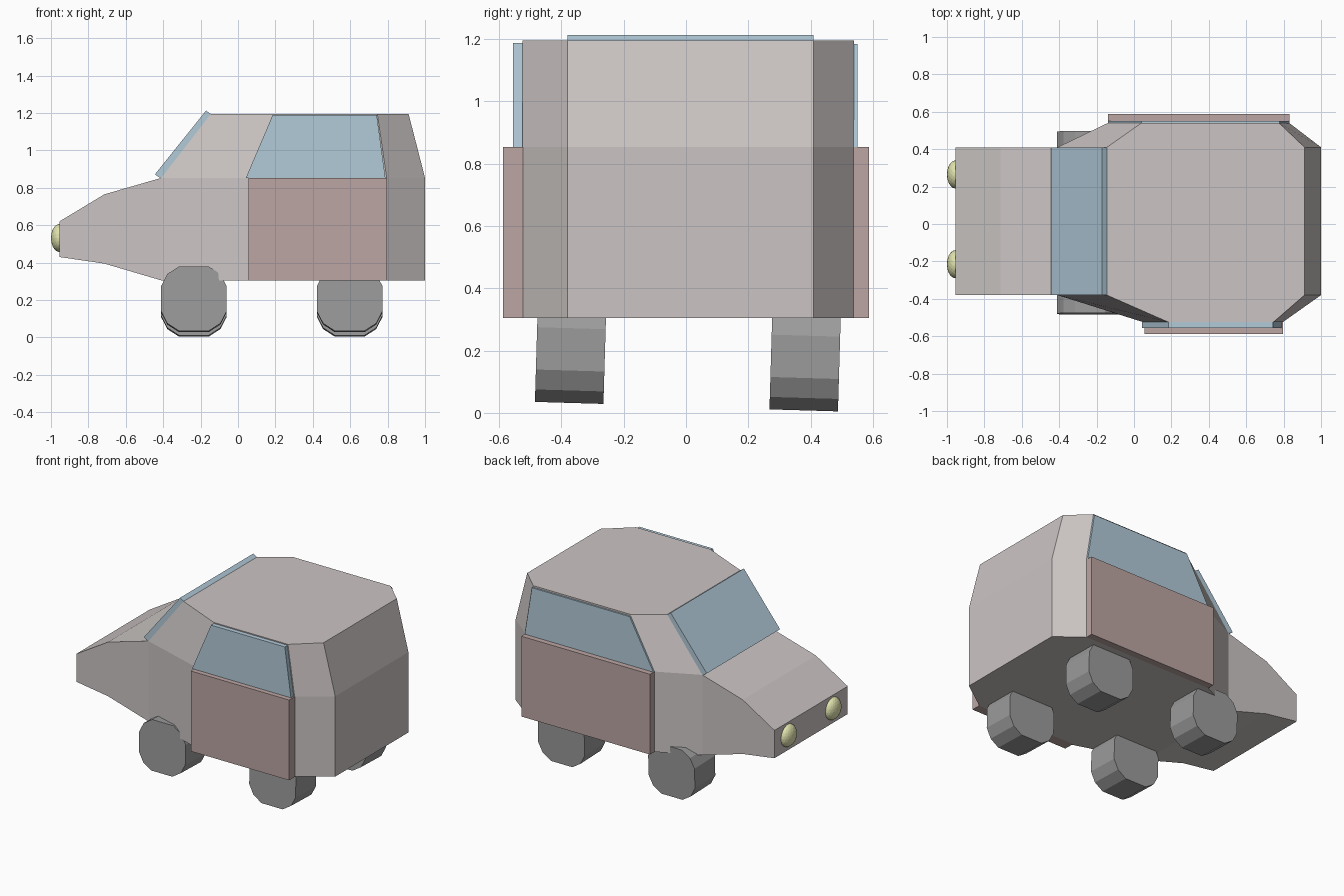
import bpy, bmesh, math
from mathutils import Matrix

if "Cube" in bpy.data.objects:
    bpy.data.objects.remove(bpy.data.objects["Cube"])


def material(name, color):
    m = bpy.data.materials.new(name)
    m.diffuse_color = (*color, 1)
    m.use_nodes = True
    m.node_tree.nodes["Principled BSDF"].inputs["Base Color"].default_value = m.diffuse_color
    return m


PAINT = material("warm_grey", (0.60, 0.56, 0.55))
DOOR = material("dull_red", (0.50, 0.38, 0.37))
GLASS = material("pale_blue", (0.45, 0.60, 0.70))
RUBBER = material("dark_grey", (0.33, 0.33, 0.33))
LAMP = material("yellow", (0.75, 0.77, 0.42))


def finish(bm, name, mat, matrix=None):
    bmesh.ops.recalc_face_normals(bm, faces=bm.faces)
    mesh = bpy.data.meshes.new(name)
    bm.to_mesh(mesh)
    bm.free()
    mesh.materials.append(mat)
    ob = bpy.data.objects.new(name, mesh)
    if matrix:
        ob.matrix_world = matrix
    bpy.context.collection.objects.link(ob)
    return ob


def prism(name, profile, y0, y1, mat, matrix=None):
    """Extrude an x-z profile along y."""
    bm = bmesh.new()
    face = bm.faces.new([bm.verts.new((x, y0, z)) for x, z in profile])
    ext = bmesh.ops.extrude_face_region(bm, geom=[face])["geom"]
    verts = [v for v in ext if isinstance(v, bmesh.types.BMVert)]
    bmesh.ops.translate(bm, verts=verts, vec=(0, y1 - y0, 0))
    return finish(bm, name, mat, matrix)


# Body: octagonal cabin rings (floor, belt, roof) joined to a tapering nose
R, L = -0.38, 0.41        # narrow right and left sides
RW, LW = -0.525, 0.54     # widened sides
FLOOR, BELT, ROOF = 0.305, 0.853, 1.195
lower = [(-0.41, R), (0.05, RW), (0.795, RW), (1.0, R),
         (1.0, L), (0.83, LW), (-0.14, LW), (-0.41, L)]
upper = [(-0.145, R), (0.185, RW), (0.745, RW), (0.912, R),
         (0.912, L), (0.775, LW), (0.04, LW), (-0.145, L)]
bm = bmesh.new()
rings = [[bm.verts.new((x, y, z)) for x, y in plan]
         for plan, z in ((lower, FLOOR), (lower, BELT), (upper, ROOF))]
bm.faces.new(rings[0])
bm.faces.new(rings[2])
for k in range(2):
    for i in range(8):
        j = (i + 1) % 8
        if k == 0 and i == 7:      # the nose opens here
            continue
        bm.faces.new((rings[k][i], rings[k][j], rings[k + 1][j], rings[k + 1][i]))
section = [rings[0][0], rings[1][0], rings[1][7], rings[0][7]]
for x, low, high in ((-0.715, 0.395, 0.765), (-0.955, 0.43, 0.62)):
    new = [bm.verts.new((x, y, z)) for y, z in ((R, low), (R, high), (L, high), (L, low))]
    for i in range(4):
        j = (i + 1) % 4
        bm.faces.new((section[i], section[j], new[j], new[i]))
    section = new
bm.faces.new(section)
finish(bm, "body", PAINT)

# Doors
prism("right_door", [(0.055, FLOOR), (0.797, FLOOR), (0.797, BELT), (0.055, BELT)],
      -0.588, -0.515, DOOR)
prism("left_door", [(-0.14, FLOOR), (0.832, FLOOR), (0.832, BELT), (-0.14, BELT)],
      0.535, 0.588, DOOR)

# Side windows and windscreen
prism("right_window", [(0.042, BELT), (0.788, BELT), (0.742, 1.188), (0.185, 1.188)],
      -0.555, -0.515, GLASS)
prism("left_window", [(-0.14, BELT), (0.832, BELT), (0.778, 1.184), (0.04, 1.184)],
      0.53, 0.551, GLASS)
prism("windscreen", [(-0.444, 0.872), (-0.41, 0.848), (-0.14, 1.19), (-0.171, 1.213)],
      R, L, GLASS)

# Wheels: chunky twelve-sided drums, both axles leaning slightly
quarter = [(0.175, 0.068), (0.142, 0.132), (0.08, 0.172)]
half = quarter + [(-x, z) for x, z in reversed(quarter)]
tyre = half + [(-x, -z) for x, z in half]
for end, x in (("front", -0.236), ("rear", 0.597)):
    for side, y, z in (("right", -0.370, 0.204), ("left", 0.383, 0.180)):
        place = Matrix.Translation((x, y, z)) @ Matrix.Rotation(math.radians(-1.7), 4, 'X')
        prism(f"{end}_{side}_wheel", tyre, -0.11, 0.11, RUBBER, place)

# Headlights
for side, y in (("right", -0.215), ("left", 0.265)):
    bm = bmesh.new()
    bmesh.ops.create_icosphere(bm, subdivisions=3, radius=1)
    place = Matrix.Translation((-0.955, y, 0.532)) @ Matrix.Diagonal((0.045, 0.075, 0.075, 1))
    finish(bm, f"{side}_headlight", LAMP, place)
